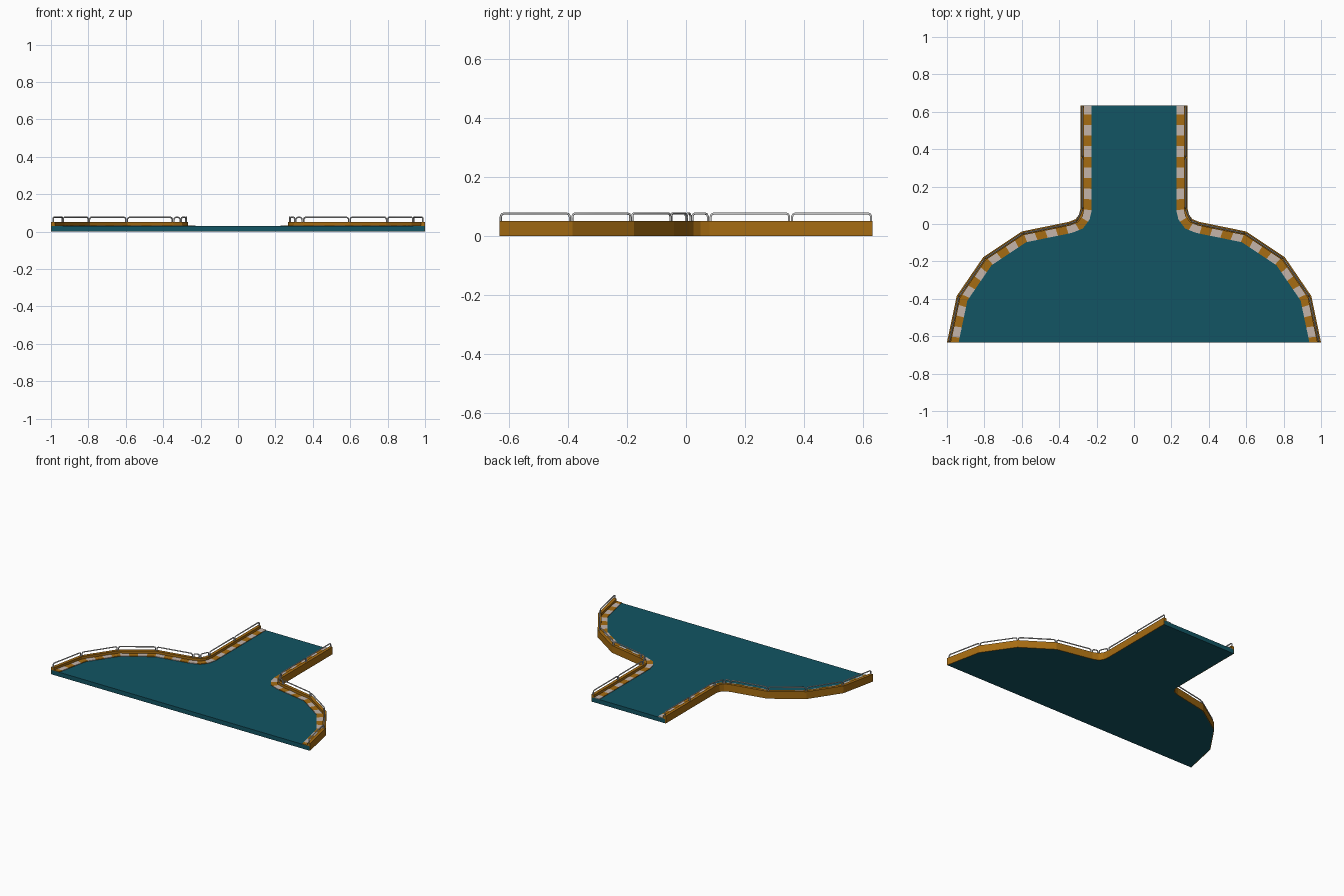
import bpy, bmesh, math
from mathutils import Vector

if "Cube" in bpy.data.objects:
    bpy.data.objects.remove(bpy.data.objects["Cube"])

# Outer edge of the right-hand bank, back to front
PATH = [Vector(p) for p in [(.287, .633), (.287, .355), (.287, .08), (.294, .05), (.312, .026),
        (.35, .011), (.6, -.04), (.806, -.177), (.948, -.385), (1.0, -.633)]]


def material(name, rgb):
    m = bpy.data.materials.new(name)
    m.diffuse_color = (*rgb, 1)
    m.use_nodes = True
    m.node_tree.nodes["Principled BSDF"].inputs["Base Color"].default_value = m.diffuse_color
    return m


teal = material("teal", (.006, .09, .125))
orange = material("orange", (.38, .15, .006))
pale = material("pale", (.56, .46, .40))


def offset(d):
    """Path moved inwards by d, mitred, with ends kept flush in y."""
    dirs = [(b - a).normalized() for a, b in zip(PATH, PATH[1:])]
    flip = lambda v: Vector((-v.x, v.y))
    dirs = [flip(dirs[0])] + dirs + [flip(dirs[-1])]
    out = []
    for p, a, b in zip(PATH, dirs, dirs[1:]):
        na, nb = Vector((a.y, -a.x)), Vector((b.y, -b.x))
        n = (na + nb).normalized()
        # inward is towards the centre line
        out.append(p + n * (d / n.dot(na)))
    return out


def finish(name, bm, mats, mirror=True):
    bmesh.ops.recalc_face_normals(bm, faces=bm.faces)
    me = bpy.data.meshes.new(name)
    bm.to_mesh(me)
    bm.free()
    for m in mats:
        me.materials.append(m)
    ob = bpy.data.objects.new(name, me)
    bpy.context.collection.objects.link(ob)
    if mirror:
        mod = ob.modifiers.new("mirror", 'MIRROR')
        mod.use_clip = False
        mod.use_mirror_merge = False
    return ob


# Floor slab
edge = offset(.004) if offset(.004)[0].x < PATH[0].x else offset(-.004)
SIGN = 1 if offset(.004)[0].x < PATH[0].x else -1
bm = bmesh.new()
outline = edge + [Vector((-p.x, p.y)) for p in reversed(edge)]
face = bm.faces.new([bm.verts.new((p.x, p.y, 0)) for p in outline])
ext = bmesh.ops.extrude_face_region(bm, geom=[face])
bmesh.ops.translate(bm, vec=(0, 0, .03),
                    verts=[v for v in ext["geom"] if isinstance(v, bmesh.types.BMVert)])
if face.is_valid is False or len([f for f in bm.faces if len(f.verts) > 4]) < 2:
    bm.faces.new([v for v in bm.verts][:len(outline)])
finish("floor_slab", bm, [teal], mirror=False)

# Raised bank: outer skin and lip swept along the path
profile = [(0, 0), (0, .051), (.021, .051), (.021, .03), (.004, .03), (.004, 0)]
bm = bmesh.new()
rails = [[bm.verts.new((p.x, p.y, z)) for p in offset(SIGN * d)] for d, z in profile]
for k in range(len(rails)):
    a, b = rails[k], rails[(k + 1) % len(rails)]
    for i in range(len(PATH) - 1):
        bm.faces.new((a[i], a[i + 1], b[i + 1], b[i]))
for i in (0, -1):
    bm.faces.new([r[i] for r in rails])
finish("bank", bm, [orange])

# Striped kerb tiles, alternating by distance along the path
TILE = .0567
outer, inner = offset(SIGN * .021), offset(SIGN * .061)
bm = bmesh.new()
dist = .010
for i in range(len(PATH) - 1):
    length = ((outer[i + 1] - outer[i]).length + (inner[i + 1] - inner[i]).length) / 2
    first = math.floor(dist / TILE) + 1
    cuts = [k * TILE for k in range(first, math.ceil((dist + length) / TILE))]
    stops = [dist] + cuts + [dist + length]
    for s, e in zip(stops, stops[1:]):
        t, u = (s - dist) / length, (e - dist) / length
        quad = [outer[i].lerp(outer[i + 1], t), outer[i].lerp(outer[i + 1], u),
                inner[i].lerp(inner[i + 1], u), inner[i].lerp(inner[i + 1], t)]
        low = [bm.verts.new((p.x, p.y, .03)) for p in quad]
        top = [bm.verts.new((p.x, p.y, .034)) for p in quad]
        faces = [bm.faces.new(top)]
        faces += [bm.faces.new((low[j], low[(j + 1) % 4], top[(j + 1) % 4], top[j]))
                  for j in range(4)]
        for f in faces:
            f.material_index = math.floor((s + e) / 2 / TILE) % 2
    dist += length
finish("kerb_tiles", bm, [pale, orange])

# Handrails: one rounded hoop per stretch of bank
cu = bpy.data.curves.new("handrails", 'CURVE')
cu.dimensions = '3D'
cu.bevel_depth = .004
cu.bevel_resolution = 1
cu.use_fill_caps = True
line = offset(SIGN * .011)
stops = [0, 1, 2, 4, 5, 6, 7, 8, 9]
for side in (1, -1):
    for i, j in zip(stops, stops[1:]):
        a, b = line[i], line[j]
        d = (b - a).normalized()
        a, b = a + d * .005, b - d * .005
        hoop = [(a, .048), (a, .066), (a + d * .003, .0735), (a + d * .010, .0765),
                (b - d * .010, .0765), (b - d * .003, .0735), (b, .066), (b, .048)]
        sp = cu.splines.new('POLY')
        sp.points.add(len(hoop) - 1)
        for pt, (p, z) in zip(sp.points, hoop):
            pt.co = (side * p.x, p.y, z, 1)
ob = bpy.data.objects.new("handrails", cu)
bpy.context.collection.objects.link(ob)
